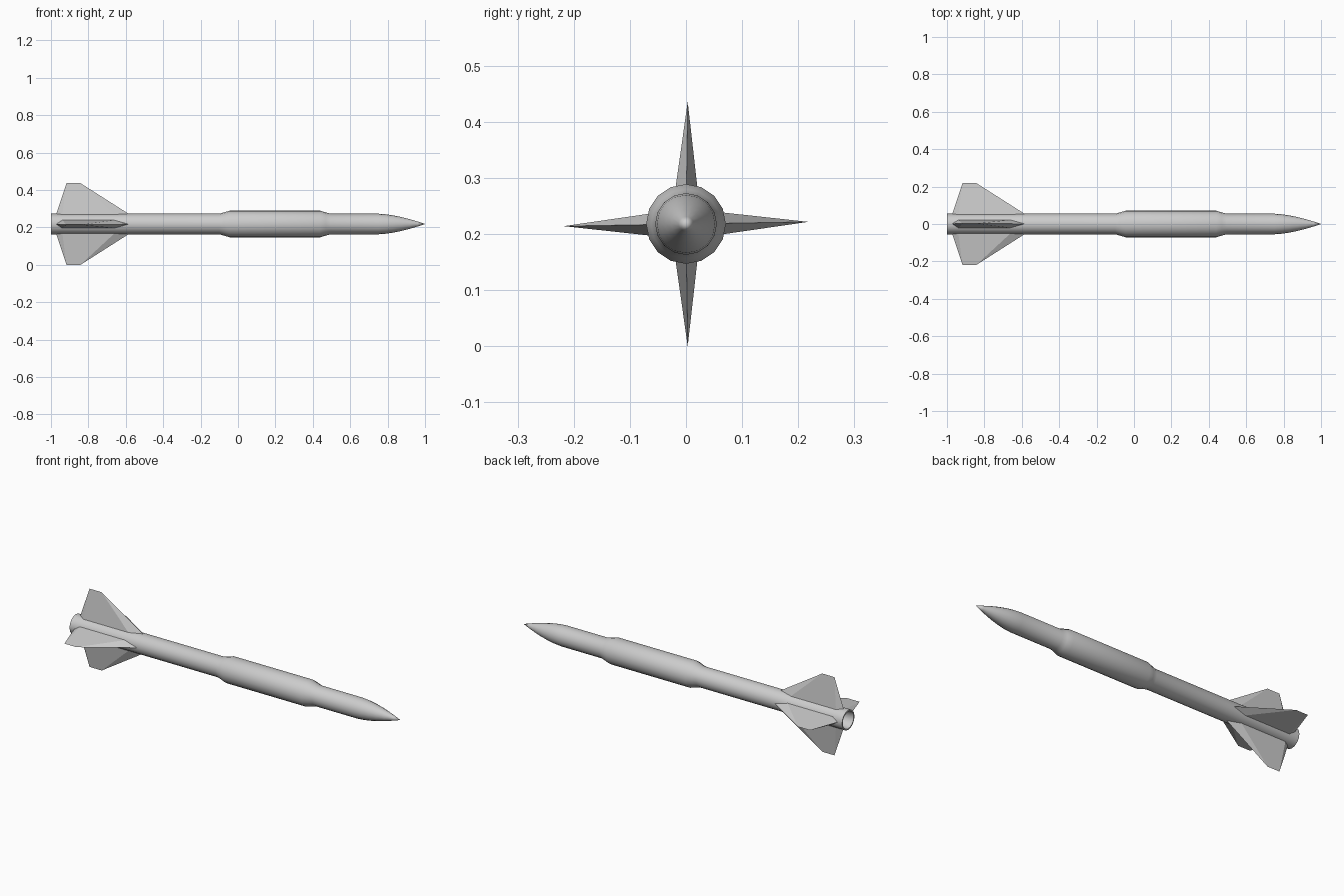
import bpy, bmesh
from math import radians, sin, cos, pi
from mathutils import Matrix

cube = bpy.data.objects.get("Cube")
if cube:
    bpy.data.objects.remove(cube, do_unlink=True)

AXIS_Z = 0.218   # height of the centre line
SIDES = 16
RADIUS = 0.055

# Single grey paint
grey = bpy.data.materials.new("light_grey")
grey.use_nodes = True
colour = (0.6, 0.6, 0.6, 1)
grey.diffuse_color = colour
grey.node_tree.nodes["Principled BSDF"].inputs["Base Color"].default_value = colour


def finish(name, bm, smooth):
    bmesh.ops.recalc_face_normals(bm, faces=bm.faces)
    mesh = bpy.data.meshes.new(name)
    bm.to_mesh(mesh)
    bm.free()
    mesh.materials.append(grey)
    obj = bpy.data.objects.new(name, mesh)
    obj.location.z = AXIS_Z
    bpy.context.collection.objects.link(obj)
    if smooth:
        bpy.ops.object.select_all(action="DESELECT")
        obj.select_set(True)
        bpy.context.view_layer.objects.active = obj
        bpy.ops.object.shade_smooth_by_angle(angle=radians(30))
    return obj


def lathe(name, profile):
    """Revolve (x, radius) points around the x axis; zero radius closes an end."""
    bm = bmesh.new()
    rings = []
    for x, r in profile:
        if r == 0:
            rings.append([bm.verts.new((x, 0, 0))] * SIDES)
        else:
            rings.append([bm.verts.new((x, r * cos(2 * pi * i / SIDES),
                                        r * sin(2 * pi * i / SIDES)))
                          for i in range(SIDES)])
    for a, b in zip(rings, rings[1:]):
        for i in range(SIDES):
            j = (i + 1) % SIDES
            bm.faces.new(list(dict.fromkeys((a[i], a[j], b[j], b[i]))))
    return finish(name, bm, True)


# Body: hollow tail nozzle, tube, thicker mid section and curved nose
nozzle = [(-0.9, 0), (-0.9, 0.038), (-1, 0.048)]
tube = [(-1, RADIUS), (-0.1, RADIUS), (-0.075, 0.062), (-0.045, 0.071),
        (0.44, 0.071), (0.47, 0.062), (0.495, RADIUS)]
nose = [(0.75 + 0.25 * t, RADIUS * (1 - t ** 1.6))
        for t in (0, 0.17, 0.33, 0.5, 0.67, 0.84, 1)]
lathe("body", nozzle + tube + nose)


def fin(name, angle):
    """Hexagonal root section narrowing to a sharp tip edge along +y."""
    bm = bmesh.new()
    root_r, tip_r, half = 0.045, 0.218, 0.022
    root = [bm.verts.new((x, root_r, z)) for x, z in
            ((-0.975, 0), (-0.94, half), (-0.655, half),
             (-0.57, 0), (-0.655, -half), (-0.94, -half))]
    rear, front = [bm.verts.new((x, tip_r, 0)) for x in (-0.917, -0.842)]
    bm.faces.new(root)
    for side in ((root[1], root[2]), (root[5], root[4])):
        back, lead = side
        bm.faces.new((root[0], back, rear))
        bm.faces.new((back, lead, front, rear))
        bm.faces.new((lead, root[3], front))
    bm.transform(Matrix.Rotation(radians(angle), 4, "X"))
    return finish(name, bm, False)


# Four tail fins, each leaning very slightly off square
for label, angle in (("rear", 1), ("top", 89.2), ("front", 181), ("bottom", 270.8)):
    fin(label + "_tail_fin", angle)
